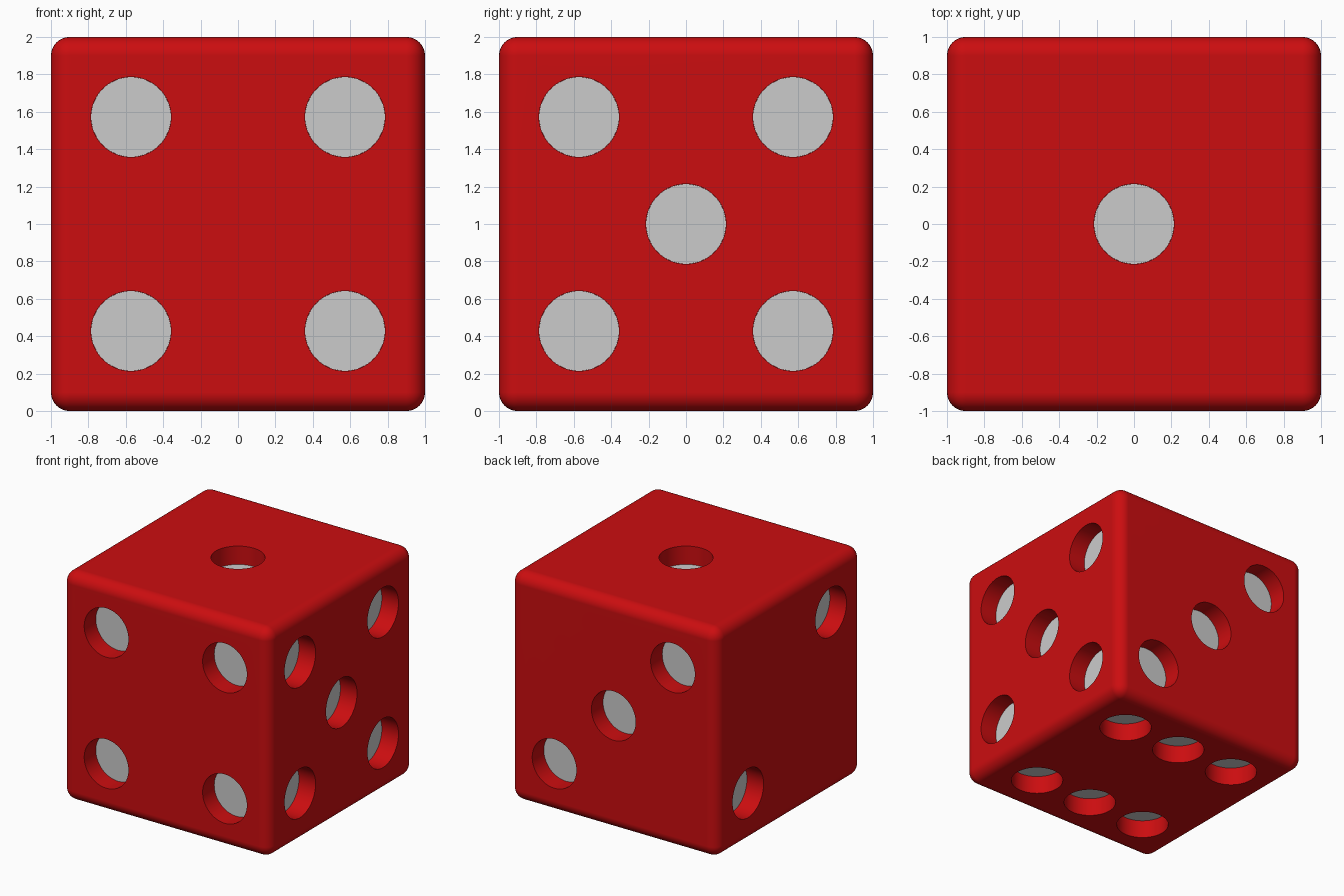
import bpy, bmesh
from mathutils import Matrix, Vector

if "Cube" in bpy.data.objects:
    bpy.data.objects.remove(bpy.data.objects["Cube"])

R, P, DEPTH = 0.214, 0.572, 0.16
CENTRE = Vector((0, 0, 1))

# Each face: outward normal, face axes u and v, pip positions (in steps of P)
corners = [(u, v) for u in (-1, 1) for v in (-1, 1)]
X, Y, Z = Vector((1, 0, 0)), Vector((0, 1, 0)), Vector((0, 0, 1))
faces = [
    (Z, X, Y, [(0, 0)]),
    (-X, Y, Z, [(1, -1), (-1, 1)]),
    (Y, X, Z, [(1, -1), (0, 0), (-1, 1)]),
    (-Y, X, Z, corners),
    (X, Y, Z, corners + [(0, 0)]),
    (-Z, X, Y, [(u, v) for u in (-1, 0, 1) for v in (-1, 1)]),
]


def pip_cylinders(name, radius, inner, outer):
    """One object holding a short cylinder at every pip, spanning inner..outer."""
    bm = bmesh.new()
    for n, u, v, spots in faces:
        turn = n.to_track_quat('Z', 'Y').to_matrix().to_4x4()
        for a, b in spots:
            pos = CENTRE + n * (inner + outer) / 2 + (u * a + v * b) * P
            bmesh.ops.create_cone(bm, cap_ends=True, segments=64, radius1=radius,
                                  radius2=radius, depth=outer - inner,
                                  matrix=Matrix.Translation(pos) @ turn)
    mesh = bpy.data.meshes.new(name)
    bm.to_mesh(mesh)
    bm.free()
    ob = bpy.data.objects.new(name, mesh)
    bpy.context.collection.objects.link(ob)
    return ob


# Red rounded body
bpy.ops.mesh.primitive_cube_add(size=2, location=CENTRE)
body = bpy.context.object
body.name = "die_body"
red = bpy.data.materials.new("red")
red.diffuse_color = (0.6, 0.004, 0.005, 1)
red.use_nodes = True
red.node_tree.nodes["Principled BSDF"].inputs["Base Color"].default_value = red.diffuse_color
body.data.materials.append(red)
bevel = body.modifiers.new("round_edges", 'BEVEL')
bevel.width, bevel.segments = 0.1, 8

# Round pockets for the pips
cutter = pip_cylinders("pip_cutter", R, 1 - DEPTH - 0.02, 1.1)
cutter.hide_render = True
cut = body.modifiers.new("pip_pockets", 'BOOLEAN')
cut.operation, cut.solver, cut.object = 'DIFFERENCE', 'EXACT', cutter
bpy.context.view_layer.objects.active = body
bpy.ops.object.select_all(action='DESELECT')
body.select_set(True)
for m in ("round_edges", "pip_pockets"):
    bpy.ops.object.modifier_apply(modifier=m)
bpy.data.objects.remove(cutter)

# Smooth rounded edges, crisp pocket rims, flat faces
bpy.ops.object.shade_smooth_by_angle(angle=0.6)
wn = body.modifiers.new("flat_faces", 'WEIGHTED_NORMAL')
wn.keep_sharp = True

# Grey pip floors, set into the pockets
pip_cylinders("pip_floors", R - 0.0005, 1 - DEPTH - 0.019, 1 - DEPTH)
